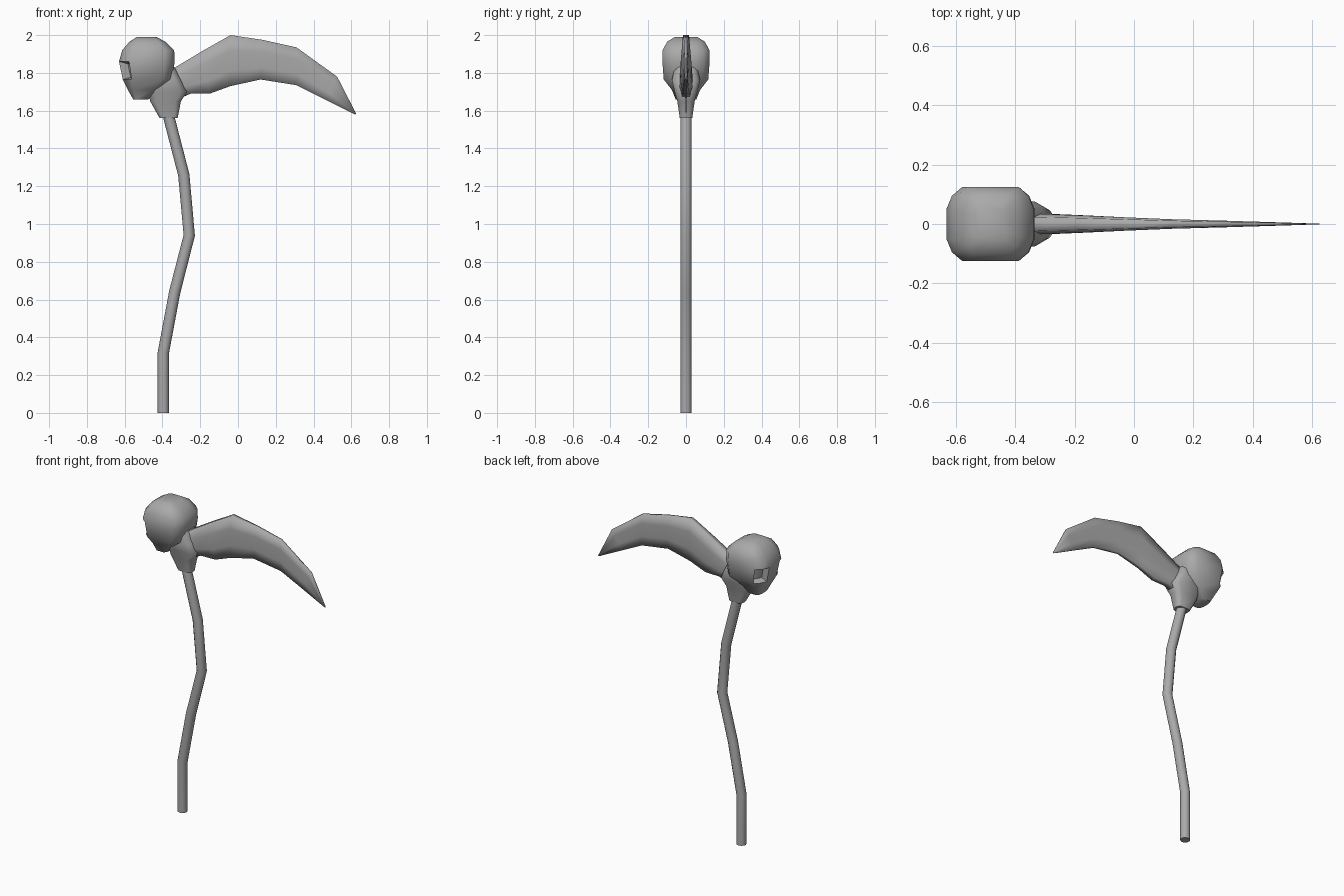
import bpy, bmesh, math
from mathutils import Vector

if "Cube" in bpy.data.objects:
    bpy.data.objects.remove(bpy.data.objects["Cube"])

GREY = (0.4, 0.4, 0.4, 1)
mat = bpy.data.materials.new("plain grey")
mat.diffuse_color = GREY
mat.use_nodes = True
mat.node_tree.nodes["Principled BSDF"].inputs["Base Color"].default_value = GREY


def loft(name, rings, smooth_angle, edit=None):
    """Skin a list of equal-length rings and cap both ends."""
    bm = bmesh.new()
    rows = [[bm.verts.new(p) for p in ring] for ring in rings]
    for a, b in zip(rows, rows[1:]):
        for i in range(len(a)):
            j = (i + 1) % len(a)
            bm.faces.new((a[i], a[j], b[j], b[i]))
    bm.faces.new(rows[0][::-1])
    bm.faces.new(rows[-1])
    bmesh.ops.recalc_face_normals(bm, faces=bm.faces)
    if edit:
        edit(bm)
    mesh = bpy.data.meshes.new(name)
    bm.to_mesh(mesh)
    bm.free()
    ob = bpy.data.objects.new(name, mesh)
    bpy.context.collection.objects.link(ob)
    mesh.materials.append(mat)
    bpy.ops.object.select_all(action='DESELECT')
    ob.select_set(True)
    bpy.context.view_layer.objects.active = ob
    bpy.ops.object.shade_smooth_by_angle(angle=math.radians(smooth_angle))
    return ob


def rounded_ring(x0, x1, w, z, tilt=0.0):
    """Box outline with each corner cut by two facets."""
    cx, r = (x0 + x1) / 2, (x1 - x0) / 2
    quarter = [(1, 0.42), (0.88, 0.76), (0.64, 1)]
    pts = quarter + [(-a, b) for a, b in quarter[::-1]]
    pts += [(a, -b) for a, b in pts[::-1]]
    return [(cx + a * r, b * w, z + tilt * a) for a, b in pts]


# Crooked pole
path = [(-0.395, 0), (-0.395, 0.32), (-0.335, 0.64), (-0.258, 0.94),
        (-0.287, 1.26), (-0.375, 1.6)]
rings = []
for i, (x, z) in enumerate(path):
    before, after = path[max(i - 1, 0)], path[min(i + 1, len(path) - 1)]
    d = Vector((after[0] - before[0], after[1] - before[1])).normalized()
    if i == 0:
        d = Vector((0, 1))
    ring = []
    for k in range(12):
        t = math.tau * k / 12
        u = 0.03 * math.cos(t)
        ring.append((x + u * d.y, 0.03 * math.sin(t), z - u * d.x))
    rings.append(ring)
loft("pole", rings, 50)

# Curved blade: upper edge, lower edge, half thickness
stations = [(-0.42, 1.79, -0.37, 1.64, 0.036), (-0.34, 1.825, -0.25, 1.69, 0.034),
            (-0.19, 1.915, -0.15, 1.69, 0.029), (-0.04, 2.0, -0.04, 1.73, 0.023),
            (0.13, 1.975, 0.12, 1.765, 0.016), (0.31, 1.935, 0.31, 1.735, 0.011),
            (0.525, 1.78, 0.46, 1.66, 0.005), (0.625, 1.585, 0.62, 1.58, 0.001)]
rings = []
for ux, uz, lx, lz, t in stations:
    side = []
    for f, s in ((0, 0.7), (0.3, 1), (0.7, 1), (1, 0.6)):
        side.append((ux + (lx - ux) * f, t * s, uz + (lz - uz) * f))
    rings.append(side + [(x, -y, z) for x, y, z in side[::-1]])
loft("blade", rings, 95)

# Collar joining pole, blade and skull
loft("collar", [rounded_ring(*s) for s in (
    (-0.415, -0.32, 0.033, 1.56), (-0.465, -0.302, 0.046, 1.65),
    (-0.475, -0.27, 0.06, 1.70), (-0.48, -0.30, 0.075, 1.76),
    (-0.45, -0.335, 0.06, 1.83))], 60)


# Skull with sunken eye sockets on its front corners
def sockets(bm):
    for side in (1, -1):
        faces = [f for f in bm.faces
                 if 1.77 < f.calc_center_median().z < 1.86
                 and f.calc_center_median().x < -0.57
                 and 0.03 < side * f.calc_center_median().y < 0.118]
        bmesh.ops.inset_region(bm, faces=faces, thickness=0.012, use_even_offset=True)
        push = Vector((0.04, -0.02 * side, 0))
        for v in {v for f in faces for v in f.verts}:
            v.co += push


loft("skull", [rounded_ring(*s) for s in (
    (-0.555, -0.475, 0.055, 1.66), (-0.583, -0.425, 0.075, 1.71),
    (-0.61, -0.35, 0.118, 1.765), (-0.63, -0.335, 0.125, 1.86),
    (-0.613, -0.338, 0.124, 1.92), (-0.575, -0.385, 0.1, 1.965),
    (-0.535, -0.43, 0.06, 1.99))], 60, sockets)
